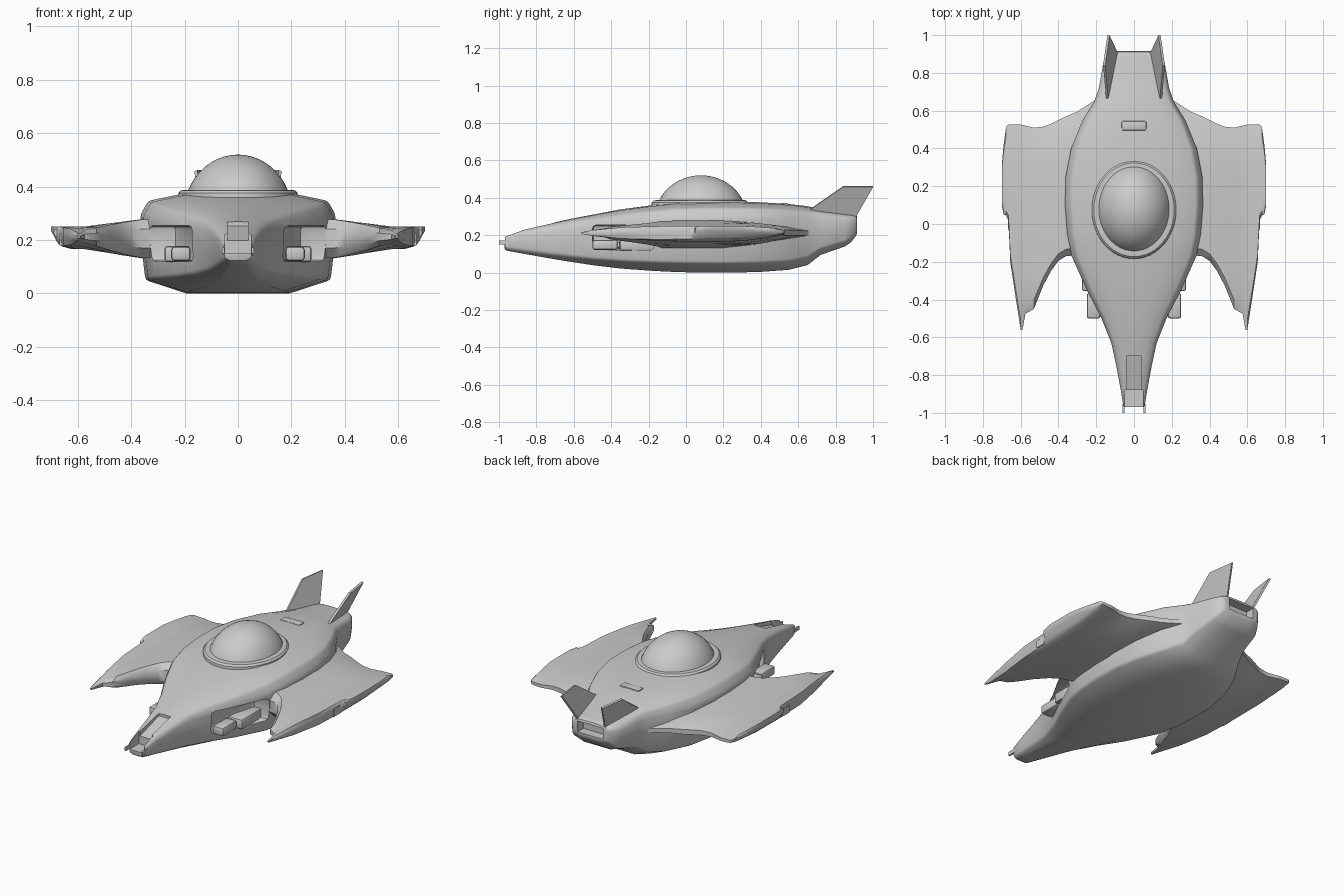
import bpy, bmesh, math
from mathutils import Vector

if "Cube" in bpy.data.objects:
    bpy.data.objects.remove(bpy.data.objects["Cube"])


def interp(pts, v):
    """Piecewise linear lookup."""
    if v <= pts[0][0]:
        return pts[0][1]
    for (a, fa), (b, fb) in zip(pts, pts[1:]):
        if v <= b:
            return fa + (fb - fa) * (v - a) / (b - a)
    return pts[-1][1]


def loft(name, rings, mirror=False):
    """Skin a list of equal-length closed rings and cap the ends."""
    bm = bmesh.new()
    rows = [[bm.verts.new(p) for p in r] for r in rings]
    n = len(rows[0])
    for a, b in zip(rows, rows[1:]):
        for i in range(n):
            j = (i + 1) % n
            bm.faces.new((a[i], a[j], b[j], b[i]))
    bm.faces.new(rows[0])
    bm.faces.new(rows[-1])
    bmesh.ops.recalc_face_normals(bm, faces=bm.faces)
    me = bpy.data.meshes.new(name)
    bm.to_mesh(me)
    bm.free()
    ob = bpy.data.objects.new(name, me)
    bpy.context.collection.objects.link(ob)
    if mirror:
        ob.modifiers.new("mirror", 'MIRROR')
    return ob


def prism(name, outline, z0, z1, mirror=False):
    """Vertical extrusion of an (x, y) outline."""
    return loft(name, [[(x, y, z) for x, y in outline] for z in (z0, z1)], mirror)


def rect(x0, x1, y0, y1):
    return [(x0, y0), (x1, y0), (x1, y1), (x0, y1)]


def bevel(ob, width, segments=2):
    m = ob.modifiers.new("bevel", 'BEVEL')
    m.width, m.segments, m.limit_method = width, segments, 'ANGLE'
    m.angle_limit = math.radians(28)


def finish(ob, angle=35):
    """Apply modifiers and smooth-shade."""
    bpy.ops.object.select_all(action='DESELECT')
    ob.select_set(True)
    bpy.context.view_layer.objects.active = ob
    for m in list(ob.modifiers):
        bpy.ops.object.modifier_apply(modifier=m.name)
    bpy.ops.object.shade_smooth_by_angle(angle=math.radians(angle))


# Hull: y, half width, top z, bottom z
stations = [(-.97, .055, .2, .12), (-.88, .07, .228, .103), (-.75, .094, .258, .08),
            (-.63, .12, .285, .06), (-.5, .172, .31, .04), (-.35, .25, .338, .022),
            (-.17, .33, .362, .009), (-.05, .354, .375, .003), (.1, .365, .381, 0),
            (.25, .362, .381, 0), (.4, .333, .376, .004), (.55, .272, .367, .015),
            (.65, .21, .355, .04), (.72, .186, .34, .095), (.85, .163, .318, .14),
            (.885, .145, .314, .165), (.915, .12, .308, .205)]
rings = []
for y, w, zt, zb in stations:
    s = (zt - zb) / .38
    half = [(.55 * w, zt - .006 * s), (.92 * w, zt - .034 * s), (w, zt - .085 * s),
            (w, zt - .18 * s), (.95 * w, zb + .05 * s), (.53 * w, zb)]
    ring = [(0, zt)] + half + [(0, zb)] + [(-x, z) for x, z in reversed(half)]
    rings.append([(x, y, z) for x, z in ring])
hull = loft("hull", rings)
bevel(hull, .012)

# Recesses: gun bays, nose channel, nose mouth, rear exhaust
bay = prism("bay_cutter", [(.14, -.5), (.23, -.17), (.5, -.17), (.5, -.5)], .12, .255, True)
bevel(bay, .02)
channel = loft("channel_cutter", [[(x, -.89, .195), (x, -.70, .252), (x, -.70, .4),
                                   (x, -.89, .4)] for x in (-.04, .04)])
mouth = prism("mouth_cutter", rect(-.048, .048, -1.05, -.88), .15, .4)
exhaust = prism("exhaust_cutter", rect(-.085, .085, .86, 1), .225, .29)
cutters = [bay, channel, mouth, exhaust]
for c in cutters:
    c.hide_render = True
    m = hull.modifiers.new("cut", 'BOOLEAN')
    m.operation, m.object, m.solver = 'DIFFERENCE', c, 'EXACT'
finish(hull)
for c in cutters:
    bpy.data.objects.remove(c)

# Wings: x, leading y, trailing y, thickness pinch
plan = [(.2, -.165, .66, 0), (.3, -.165, .595, 0), (.36, -.17, .57, 0), (.4, -.195, .55, 0),
        (.44, -.25, .53, 0), (.48, -.325, .515, 0), (.53, -.45, .51, 0), (.575, -.475, .52, 0),
        (.59, -.56, .525, 0), (.6, -.56, .526, 0), (.625, -.4, .527, 0), (.655, -.2, .527, .1),
        (.665, .02, .526, .15), (.677, .045, .515, .3), (.69, .05, .42, .6), (.7, .1, .31, .8)]
top = [(-.57, .218), (-.4, .24), (-.1, .25), (.3, .25), (.5, .236), (.66, .225)]
low = [(-.57, .205), (-.4, .185), (-.1, .166), (.3, .168), (.5, .195), (.66, .2)]
rings = []
for x, y0, y1, pinch in plan:
    k = min(1, max(0, (.58 - x) / .22))
    up, down = [], []
    for f in (0, .05, .25, .5, .75, .9, 1):
        y = y0 + (y1 - y0) * f
        fade = k * interp([(.25, 1), (.6, .35)], y)
        zt, zb = interp(top, y) + .028 * fade, interp(low, y) - .035 * fade
        zb += (zt - zb) * pinch
        if f in (0, 1):
            mid, h = (zt + zb) / 2, (zt - zb) * .25
            zt, zb = mid + h, mid - h
        up.append((x, y, zt))
        down.append((x, y, zb))
    rings.append(up + down[::-1])
finish(loft("wings", rings, True), 40)

# Bubble canopy, sunk into the hull, and its rim
bpy.ops.mesh.primitive_uv_sphere_add(segments=48, ring_count=24, location=(0, .08, .30))
dome = bpy.context.object
dome.name = "canopy_dome"
dome.scale = (.203, .243, .22)
finish(dome)
rim = []
for grow, z in ((.03, .35), (.028, .376), (.018, .386), (0, .388), (-.03, .386)):
    rim.append([((.195 + grow) * math.cos(a), .075 + (.23 + grow) * math.sin(a), z)
                for a in (math.tau * i / 48 for i in range(48))])
finish(loft("canopy_rim", rim))

# Tail fins, canted outward and swept back
fin = [Vector(p) for p in ((.142, .66, .335), (.158, .84, .46), (.135, 1.0, .46),
                           (.09, .905, .295))]
side = (fin[1] - fin[0]).cross(fin[3] - fin[0]).normalized() * .006
finish(loft("tail_fins", [[p - side for p in fin], [p + side for p in fin]], True))

# Side guns in the bays
for name, box, z0, z1 in (("gun_barrels", rect(.178, .25, -.5, -.365), .122, .175),
                          ("gun_bodies", rect(.18, .275, -.355, -.16), .117, .178),
                          ("gun_cores", rect(.19, .24, -.4, -.3), .13, .165)):
    gun = prism(name, box, z0, z1, True)
    bevel(gun, .012)
    finish(gun)

# Nose prongs and small deck plate
finish(prism("nose_prongs", rect(.05, .06, -1.0, -.95), .15, .172, True))
plate = prism("deck_plate", rect(-.065, .065, .495, .545), .35, .373)
bevel(plate, .006)
finish(plate)

# Small wing-tip blocks at the notch
finish(prism("wing_tip_blocks", rect(.64, .668, -.035, .03), .18, .225, True))
